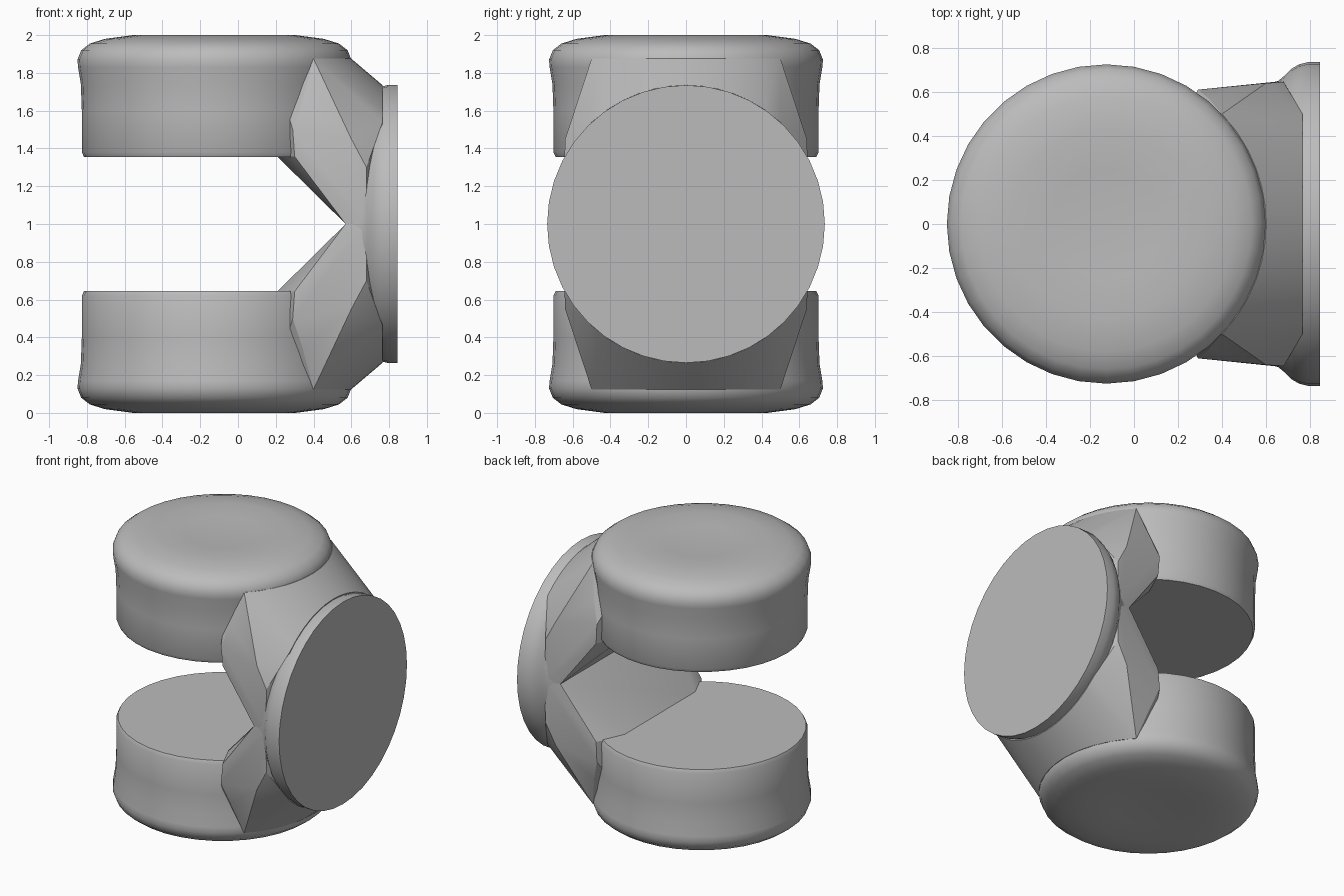
import bpy, bmesh, math
from mathutils import Matrix

cube = bpy.data.objects.get("Cube")
if cube:
    bpy.data.objects.remove(cube, do_unlink=True)

grey = bpy.data.materials.new("plain_grey")
grey.use_nodes = True
grey.diffuse_color = (0.5, 0.5, 0.5, 1)
grey.node_tree.nodes["Principled BSDF"].inputs["Base Color"].default_value = (0.5, 0.5, 0.5, 1)

DISC_X, DISC_R = -0.125, 0.725
FLANGE_R = 0.735


def finish(name, bm, angle=35):
    bmesh.ops.recalc_face_normals(bm, faces=bm.faces)
    mesh = bpy.data.meshes.new(name)
    bm.to_mesh(mesh)
    bm.free()
    obj = bpy.data.objects.new(name, mesh)
    bpy.context.collection.objects.link(obj)
    mesh.materials.append(grey)
    bpy.ops.object.select_all(action="DESELECT")
    obj.select_set(True)
    bpy.context.view_layer.objects.active = obj
    bpy.ops.object.shade_smooth_by_angle(angle=math.radians(angle))


def lathe(profile, steps):
    """Spin (radius, height) points about z."""
    bm = bmesh.new()
    verts = [bm.verts.new((r, 0, z)) for r, z in profile]
    edges = [bm.edges.new(pair) for pair in zip(verts, verts[1:])]
    bmesh.ops.spin(bm, geom=verts + edges, cent=(0, 0, 0), axis=(0, 0, 1),
                   angle=math.tau, steps=steps)
    bmesh.ops.remove_doubles(bm, verts=bm.verts, dist=0.0005)
    return bm


def flip(bm):
    """Mirror the upper half onto the lower half."""
    for v in bm.verts:
        v.co.z = 2 - v.co.z


# Thick round pads with a softly dished outer face
pad_profile = [(0, 1.98), (0.25, 1.985), (0.43, 2.0), (0.58, 1.98), (0.66, 1.955),
               (0.705, 1.92), (DISC_R, 1.87), (0.722, 1.83), (0.707, 1.74),
               (0.702, 1.6), (0.702, 1.38), (0.69, 1.355), (0, 1.355)]

# Arm joining a pad to the flange: rim arcs plus side, web and inner corners
side_points = [(0.34, 0.57, 1.65), (0.29, 0.61, 1.5), (0.3, 0.605, 1.357),
               (0.53, 0.625, 1.315), (0.57, 0.63, 1.22), (0.57, 0.63, 1.0),
               (0.6, 0.64, 1.45), (0.68, 0.645, 1.3), (0.68, 0.65, 1.0)]

for side in ("upper", "lower"):
    pad = lathe(pad_profile, 36)
    bmesh.ops.translate(pad, verts=pad.verts, vec=(DISC_X, 0, 0))
    arm = bmesh.new()
    for i in range(13):
        y = -0.5 + i / 12
        arm.verts.new((DISC_X + math.sqrt(DISC_R ** 2 - y * y), y, 1.875))
        arm.verts.new((0.765, y, 1 + math.sqrt(FLANGE_R ** 2 - y * y)))
    for x, y, z in side_points:
        arm.verts.new((x, y, z))
        arm.verts.new((x, -y, z))
    # Hidden ends inside the pad and the flange
    for y in (-0.4, 0.4):
        arm.verts.new((0.2, y, 1.8))
        arm.verts.new((0.2, y, 1.365))
        arm.verts.new((0.765, y, 1.0))
    hull = bmesh.ops.convex_hull(arm, input=arm.verts)
    loose = [g for g in hull["geom_interior"] if isinstance(g, bmesh.types.BMVert)]
    bmesh.ops.delete(arm, geom=loose, context="VERTS")
    bmesh.ops.dissolve_limit(arm, angle_limit=0.01, verts=arm.verts, edges=arm.edges)
    if side == "lower":
        flip(pad)
        flip(arm)
    finish(side + "_pad", pad, 45)
    finish(side + "_arm", arm, 25)

# Round mounting flange flaring out of the arms
flange_profile = [(0, 0.6), (0.6, 0.6), (0.64, 0.62), (0.65, 0.655), (0.675, 0.685),
                  (0.705, 0.715), (0.725, 0.75), (FLANGE_R, 0.79), (FLANGE_R, 0.845),
                  (0, 0.845)]
flange = lathe(flange_profile, 40)
bmesh.ops.transform(flange, matrix=Matrix.Translation((0, 0, 1)) @ Matrix.Rotation(math.pi / 2, 4, "Y"),
                    verts=flange.verts)
finish("flange", flange)
